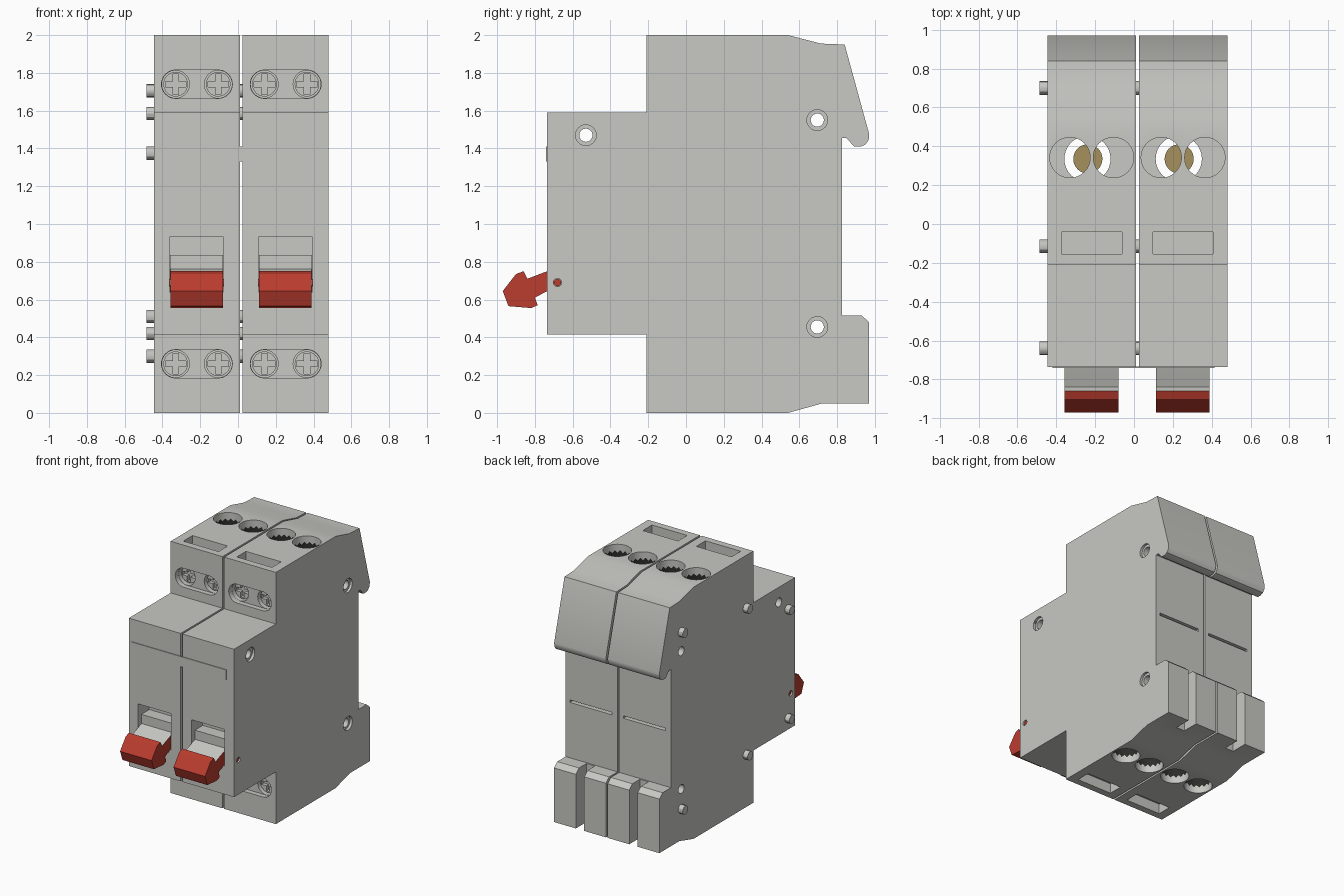
import bpy, bmesh, math

cube = bpy.data.objects.get("Cube")
if cube:
    bpy.data.objects.remove(cube, do_unlink=True)


def material(name, rgb):
    m = bpy.data.materials.new(name)
    m.use_nodes = True
    m.diffuse_color = (*rgb, 1)
    m.node_tree.nodes["Principled BSDF"].inputs["Base Color"].default_value = (*rgb, 1)
    return m


GREY = material("light grey plastic", (0.58, 0.58, 0.55))
RED = material("red plastic", (0.5, 0.045, 0.028))
BRASS = material("brass", (0.38, 0.28, 0.11))
DARK = material("dark clamp", (0.025, 0.025, 0.022))


def smooth(mesh):
    mesh.shade_smooth()
    mesh.set_sharp_from_angle(angle=math.radians(30))


def add_object(name, bm, mat):
    bmesh.ops.recalc_face_normals(bm, faces=bm.faces)
    mesh = bpy.data.meshes.new(name)
    bm.to_mesh(mesh)
    bm.free()
    mesh.materials.append(mat)
    ob = bpy.data.objects.new(name, mesh)
    bpy.context.collection.objects.link(ob)
    smooth(mesh)
    return ob


def prism(name, pts, axis, a, b, mat=GREY):
    """Extrude a 2D outline along an axis from a to b."""
    def place(p, d):
        return {"x": (d, p[0], p[1]), "y": (p[0], d, p[1]), "z": (p[0], p[1], d)}[axis]
    bm = bmesh.new()
    ends = [[bm.verts.new(place(p, d)) for p in pts] for d in (a, b)]
    for ring in ends:
        bm.faces.new(ring)
    n = len(pts)
    for i in range(n):
        j = (i + 1) % n
        bm.faces.new((ends[0][i], ends[0][j], ends[1][j], ends[1][i]))
    return add_object(name, bm, mat)


def rect(u0, u1, v0, v1):
    return [(u0, v0), (u1, v0), (u1, v1), (u0, v1)]


def circle(u, v, r, n=32):
    return [(u + r * math.cos(math.tau * i / n), v + r * math.sin(math.tau * i / n))
            for i in range(n)]


def stadium(u, v, half, r, n=16):
    pts = []
    for side, start in ((1, -math.pi / 2), (-1, math.pi / 2)):
        for i in range(n + 1):
            t = start + math.pi * i / n
            pts.append((u + side * half + r * math.cos(t), v + r * math.sin(t)))
    return pts


def carve(ob, cutters):
    """Subtract every cutter, bake the result and drop the cutters."""
    for c in cutters:
        c.hide_render = True
        mod = ob.modifiers.new("cut", "BOOLEAN")
        mod.operation, mod.solver, mod.object = "DIFFERENCE", "EXACT", c
    deps = bpy.context.evaluated_depsgraph_get()
    mesh = bpy.data.meshes.new_from_object(ob.evaluated_get(deps))
    ob.modifiers.clear()
    ob.data = mesh
    mesh.materials.clear()
    mesh.materials.append(GREY)
    smooth(mesh)
    for c in cutters:
        bpy.data.objects.remove(c, do_unlink=True)


def serrated_liner(name, x, y, r, z_in, z_out, n=32):
    """Open tube whose outer rim is a zigzag."""
    bm = bmesh.new()
    step = 0.02 if z_out > z_in else -0.02
    inner = [bm.verts.new((*p, z_in)) for p in circle(x, y, r, n)]
    outer = [bm.verts.new((*p, z_out - step * (i % 2)))
             for i, p in enumerate(circle(x, y, r, n))]
    for i in range(n):
        j = (i + 1) % n
        bm.faces.new((inner[i], inner[j], outer[j], outer[i]))
    return add_object(name, bm, DARK)


BODY = [(-0.21, 2), (0.54, 2), (0.715, 1.955), (0.84, 1.95), (0.97, 1.475),
        (0.967, 1.445), (0.95, 1.42), (0.925, 1.41), (0.89, 1.41), (0.85, 1.455),
        (0.825, 1.455), (0.825, 0.515), (0.93, 0.515), (0.97, 0.48), (0.97, 0.05),
        (0.72, 0.05), (0.54, 0), (-0.21, 0), (-0.21, 0.415), (-0.735, 0.415),
        (-0.735, 1.59), (-0.21, 1.59)]
LEVER = [(-0.97, 0.645), (-0.90, 0.735), (-0.86, 0.75), (-0.84, 0.71), (-0.735, 0.75),
         (-0.65, 0.78), (-0.62, 0.65), (-0.735, 0.645), (-0.80, 0.61), (-0.785, 0.57),
         (-0.82, 0.555), (-0.94, 0.565)]
RIVETS = [(0.695, 1.55), (0.695, 0.455), (-0.53, 1.47)]
PEGS = [(0.70, 1.705), (0.70, 0.30), (-0.115, 1.585), (-0.115, 0.42),
        (-0.64, 1.375), (-0.64, 0.51)]
HALF = 0.2275


def build_module(tag, cx):
    x0, x1 = cx - HALF, cx + HALF
    body = prism(tag + "_housing", BODY, "x", x0, x1)
    cuts = []

    def cut(pts, axis, a, b):
        cuts.append(prism("cutter", pts, axis, a, b))

    # Rivet holes with shallow counterbores, and the lever pivot hole
    for y, z in RIVETS:
        cut(circle(y, z, 0.035, 24), "x", x0 - 0.1, x1 + 0.1)
        cut(circle(y, z, 0.055, 24), "x", x1 - 0.02, x1 + 0.1)
    cut(circle(-0.68, 0.69, 0.022, 12), "x", x0 - 0.1, x1 + 0.1)

    # Lever window
    cut(rect(cx - 0.145, cx + 0.142, 0.64, 0.93), "y", -0.9, -0.60)

    # Rail side: spring slot and split clip foot
    cut(rect(cx - 0.18, cx + 0.19, 0.955, 0.975), "y", 0.77, 0.9)
    cut(rect(cx - 0.037, cx + 0.037, -0.1, 0.53), "y", 0.835, 1.1)

    # Terminals, the same at the top and the bottom
    for end, z_face, inward in (("upper", 2, -1), ("lower", 0, 1)):
        z_screw = z_face + inward * 0.26
        out, floor = z_face - inward * 0.1, z_face + inward * 0.22
        cut(stadium(cx, z_screw, 0.1125, 0.075), "y", -0.4, -0.17)
        cut(rect(cx - 0.155, cx + 0.155, -0.155, -0.04), "z", out, z_face + inward * 0.08)
        for side, s in (("right", -1), ("left", 1)):
            label = f"{tag}_{end}_{side}"
            xs, xh = cx + s * 0.1125, cx + s * 0.112
            cut(circle(xs, z_screw, 0.073), "y", -0.3, -0.09)
            cut(circle(xh, 0.342, 0.104), "z", out, floor)
            serrated_liner(label + "_clamp", xh, 0.342, 0.101,
                           floor, z_face + inward * 0.045)
            # Cross-head screw
            screw = prism(label + "_screw", circle(xs, z_screw, 0.065), "y", -0.145, -0.08)
            carve(screw, [
                prism("cutter", rect(xs - 0.055, xs + 0.055, z_screw - 0.015,
                                     z_screw + 0.015), "y", -0.3, -0.115),
                prism("cutter", rect(xs - 0.015, xs + 0.015, z_screw - 0.055,
                                     z_screw + 0.055), "y", -0.3, -0.115)])

    # Inner shaft joining the terminals
    cut(circle(cx - 0.022, 0.335, 0.119), "z", 0.21, 1.79)
    carve(body, cuts)
    prism(tag + "_brass_core", circle(cx - 0.02, 0.335, 0.075), "z", 0.26, 1.74, BRASS)

    # Locating pegs on the right wall
    for i, (y, z) in enumerate(PEGS):
        prism(f"{tag}_peg_{i + 1}", circle(y, z, 0.035, 12), "x", x0 - 0.04, x0 + 0.01)

    # Switch: rocker, lever with a grey upper shank, pivot
    prism(tag + "_rocker", rect(-0.70, -0.59, 0.64, 0.835), "x", cx - 0.142, cx + 0.139)
    lever = prism(tag + "_lever", LEVER, "x", cx - 0.14, cx + 0.137, RED)
    lever.data.materials.append(GREY)
    for f in lever.data.polygons:
        if f.center.y > -0.855 and f.normal.z > 0.3:
            f.material_index = 1
    prism(tag + "_pivot", circle(-0.68, 0.69, 0.02, 8), "x", x0 + 0.01, x1 - 0.01, RED)


build_module("right_pole", -0.2175)
build_module("left_pole", 0.2525)

# Thin label strip across both poles
prism("label_strip", rect(-0.42, 0.415, 1.33, 1.41), "y", -0.741, -0.734)
